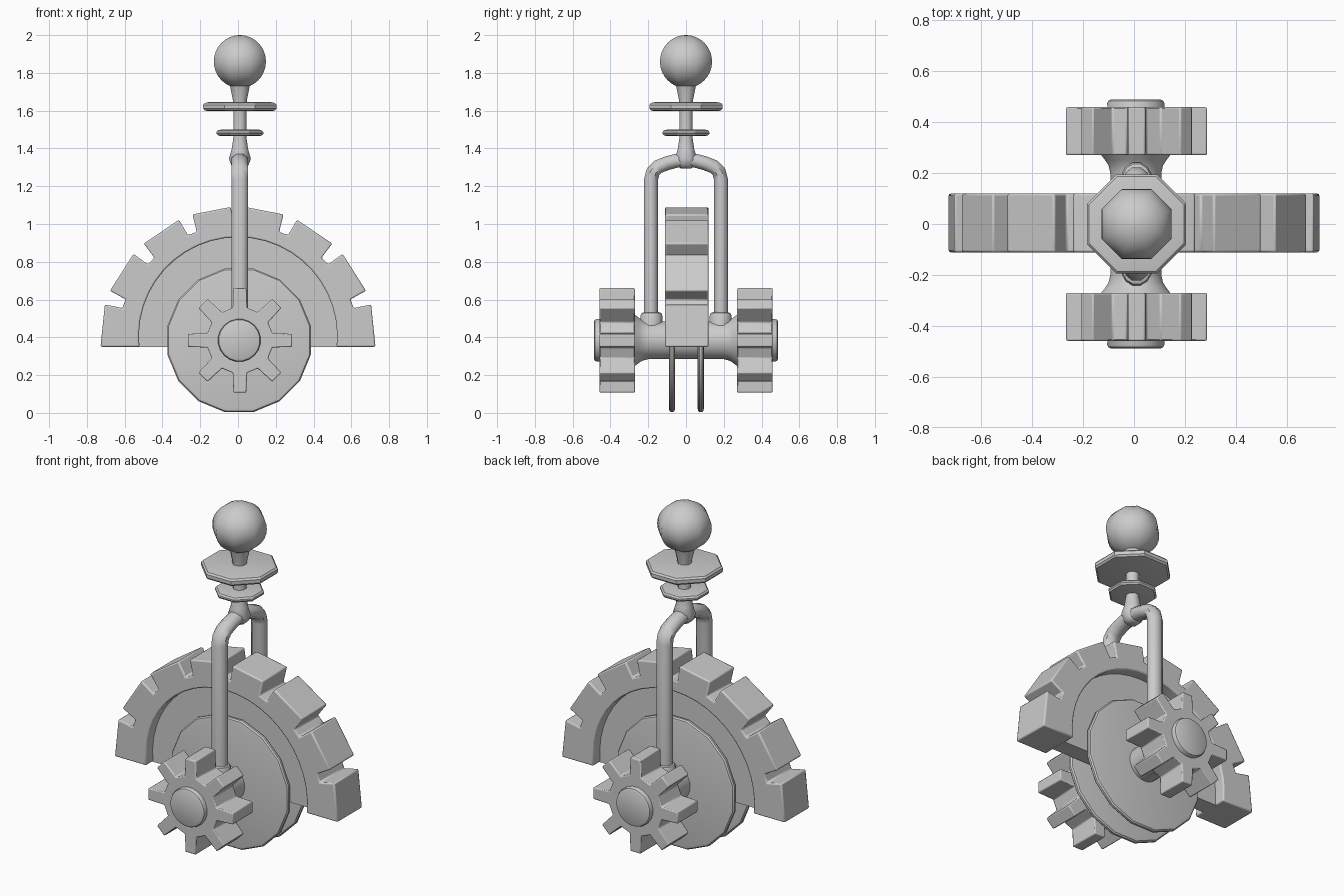
import bpy, bmesh, math
from math import sin, cos, radians, pi

if "Cube" in bpy.data.objects:
    bpy.data.objects.remove(bpy.data.objects["Cube"])

CX, AXLE_Z = 0.01, 0.384


def finish(name, bm, angle=30, bevel=0.0):
    bmesh.ops.recalc_face_normals(bm, faces=bm.faces)
    me = bpy.data.meshes.new(name)
    bm.to_mesh(me)
    bm.free()
    ob = bpy.data.objects.new(name, me)
    bpy.context.collection.objects.link(ob)
    if bevel:
        m = ob.modifiers.new("bevel", 'BEVEL')
        m.width, m.segments = bevel, 2
        m.limit_method, m.angle_limit = 'ANGLE', radians(30)
    bpy.ops.object.select_all(action='DESELECT')
    bpy.context.view_layer.objects.active = ob
    ob.select_set(True)
    bpy.ops.object.shade_smooth_by_angle(angle=radians(angle))
    return ob


def prism(name, pts, y0, y1, bevel=0.0):
    """Extrude an x,z outline along y."""
    bm = bmesh.new()
    face = bm.faces.new([bm.verts.new((x, y0, z)) for x, z in pts])
    ext = bmesh.ops.extrude_face_region(bm, geom=[face])
    for v in ext["geom"]:
        if isinstance(v, bmesh.types.BMVert):
            v.co.y = y1
    return finish(name, bm, 30, bevel)


def bridge(bm, rings):
    n = len(rings[0])
    for a, b in zip(rings, rings[1:]):
        for i in range(n):
            bm.faces.new((a[i], a[(i + 1) % n], b[(i + 1) % n], b[i]))
    bm.faces.new(rings[0])
    bm.faces.new(rings[-1])


def lathe(name, prof, sides, origin, axis='z', angle=30):
    """Spin (radius, distance) pairs; radius is measured to the flats."""
    bm = bmesh.new()
    k = 1 / cos(pi / sides)
    ox, oy, oz = origin
    rings = []
    for r, h in prof:
        ring = []
        for i in range(sides):
            a = 2 * pi * (i + 0.5) / sides
            u, v = r * k * cos(a), r * k * sin(a)
            p = (ox + u, oy + v, oz + h) if axis == 'z' else (ox + u, oy + h, oz + v)
            ring.append(bm.verts.new(p))
        rings.append(ring)
    bridge(bm, rings)
    return finish(name, bm, angle)


def plate(r, h0, h1, b):
    return [(r - 2 * b, h0), (r - 0.6 * b, h0 + 0.3 * b), (r, h0 + b),
            (r, h1 - b), (r - 0.6 * b, h1 - 0.3 * b), (r - 2 * b, h1)]


def polar(r, deg, cx=0.0, cz=0.0):
    return (cx + r * cos(radians(deg)), cz + r * sin(radians(deg)))


# Notched half-ring quadrant, outer rim with seven slots
notches = [20.5, 44.5, 68, 90, 112, 135.5, 159.5]
rim = [(0.728, 0.35)]
for a in notches:
    rim += [polar(0.739, a - 3.0, 0, 0.352), polar(0.645, a - 2.2, 0, 0.352),
            polar(0.645, a + 2.2, 0, 0.352), polar(0.739, a + 3.0, 0, 0.352)]
rim.append((-0.728, 0.35))
a0 = -math.degrees(math.asin(0.055 / 0.525))
arc = [polar(0.525, a0 + (180 - 2 * a0) * i / 24, 0, 0.405) for i in range(25)]
prism("notched_quadrant", rim + arc[::-1], -0.111, 0.119, 0.008)

# Recessed web filling the quadrant
web = [polar(0.535, a0 + (180 - 2 * a0) * i / 24, 0, 0.405) for i in range(25)]
prism("quadrant_web", web, -0.046, 0.054)

# Thin side discs
for s, n in ((-1, "front"), (1, "back")):
    lathe(n + "_disc", plate(0.38, -0.017, 0.017, 0.011), 16,
          (0.006, 0.002 + 0.076 * s, AXLE_Z), 'y')

# Axle with flared shoulders and rounded end caps
half = [(0.1, 0.2), (0.107, 0.23), (0.12, 0.25), (0.137, 0.272), (0.137, 0.3),
        (0.11, 0.32), (0.112, 0.474), (0.108, 0.483), (0.098, 0.488)]
lathe("axle", [(r, -h) for r, h in half[::-1]] + half, 20, (CX - 0.003, 0, AXLE_Z), 'y')

# Eight-tooth gears at both ends
gear = []
for k in range(8):
    t = radians(45 * k)
    for r, w in ((0.172, -0.038), (0.276, -0.034), (0.276, 0.034), (0.172, 0.038)):
        gear.append((CX + r * cos(t) - w * sin(t), AXLE_Z + r * sin(t) + w * cos(t)))
prism("front_gear", gear, -0.458, -0.27, 0.006)
prism("back_gear", gear, 0.27, 0.458, 0.006)

# Sockets where the fork meets the axle
for s, n in ((-1, "front"), (1, "back")):
    lathe(n + "_socket", [(0.058, 0.42), (0.058, 0.515), (0.052, 0.528), (0.04, 0.533)],
          12, (CX, 0.183 * s, 0))

# U-shaped fork swept along a mirrored path
side = [(0.185, 0.47), (0.185, 1.235), (0.175, 1.275), (0.148, 1.303),
        (0.10, 1.322), (0.05, 1.335)]
path = side + [(0, 1.338)] + [(-y, z) for y, z in side[::-1]]
bm = bmesh.new()
rings = []
for i, (y, z) in enumerate(path):
    p, q = path[max(i - 1, 0)], path[min(i + 1, len(path) - 1)]
    if i == 1:
        p = (0.185, 1.19)
    if i == len(path) - 2:
        q = (-0.185, 1.19)
    dy, dz = q[0] - p[0], q[1] - p[1]
    d = math.hypot(dy, dz)
    ny, nz = -dz / d, dy / d
    ring = []
    for j in range(8):
        a = 2 * pi * (j + 0.5) / 8
        u, v = 0.047 * cos(a), 0.040 * sin(a)
        ring.append(bm.verts.new((CX + u, y + ny * v, z + nz * v)))
    rings.append(ring)
bridge(bm, rings)
finish("fork", bm, 50)

# Stem with its flared base and neck under the knob
lathe("stem", [(0.03, 1.295), (0.045, 1.31), (0.058, 1.345), (0.044, 1.395), (0.034, 1.46),
               (0.034, 1.62), (0.038, 1.66), (0.052, 1.73), (0.06, 1.76)],
      8, (CX, 0, 0), 'z', 50)

# Octagonal collars
lathe("small_collar", plate(0.124, 1.465, 1.5, 0.013), 8, (CX, 0, 0))
lathe("large_collar", plate(0.194, 1.597, 1.645, 0.014), 8, (CX, 0, 0))

# Ball knob, eight-sided from above
ball = [(0.138 * sin(pi * i / 16), -0.14 * cos(pi * i / 16)) for i in range(1, 16)]
ball = [(0.004, -0.14)] + ball + [(0.004, 0.14)]
lathe("ball_knob", ball, 8, (CX, 0, 1.86), 'z', 60)
